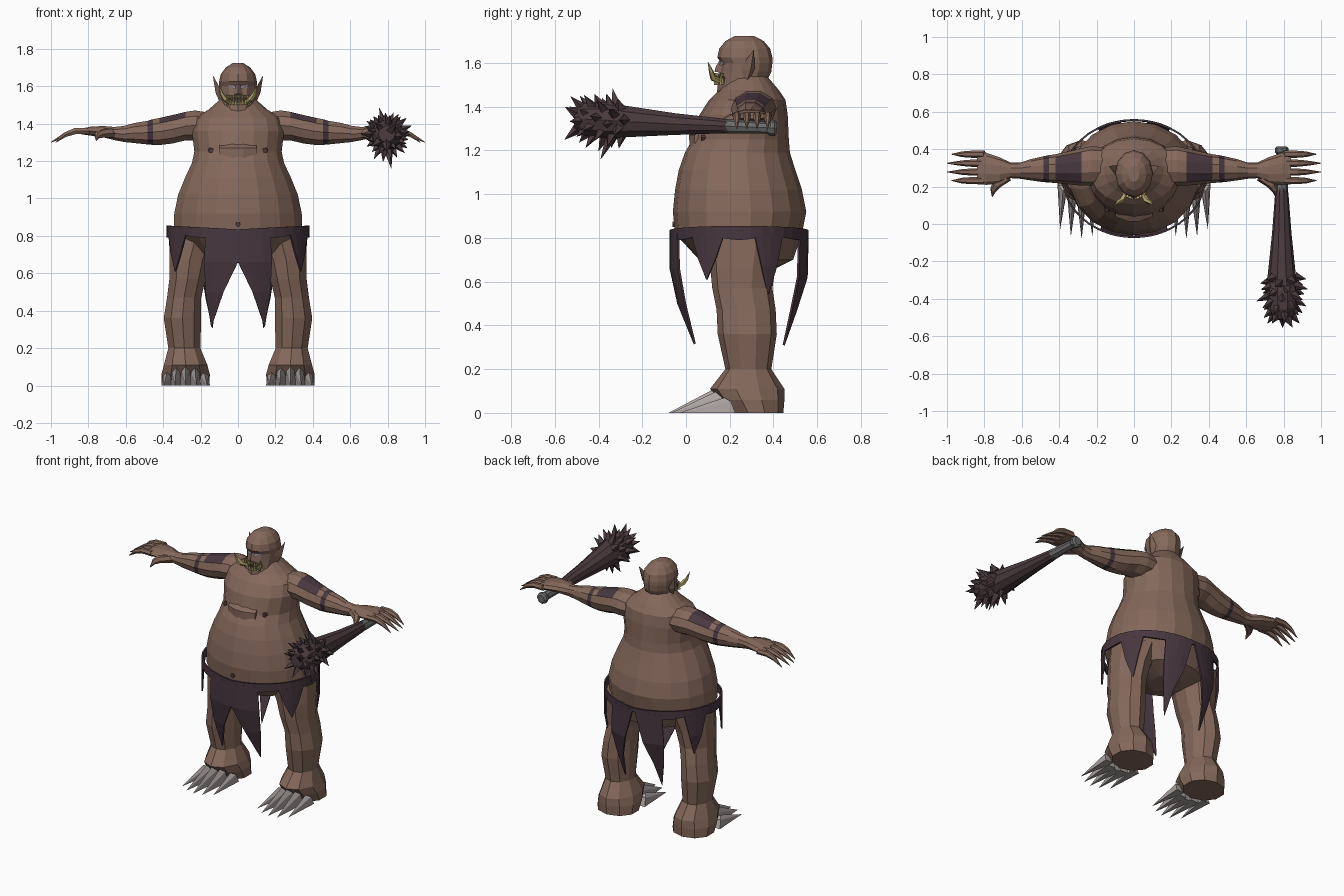
import bpy, bmesh, math, random
from math import sin, cos, pi, radians
from mathutils import Vector

cube = bpy.data.objects.get("Cube")
if cube:
    bpy.data.objects.remove(cube)
random.seed(4)


def material(name, r, g, b):
    m = bpy.data.materials.new(name)
    m.use_nodes = True
    m.diffuse_color = (r, g, b, 1)
    bsdf = next(n for n in m.node_tree.nodes if n.type == 'BSDF_PRINCIPLED')
    bsdf.inputs["Base Color"].default_value = (r, g, b, 1)
    return m


SKIN = material("brown skin", .235, .14, .105)
HIDE = material("dark purple hide", .064, .038, .05)
WOOD = material("dark club wood", .07, .042, .047)
CLAW = material("pale claw", .4, .36, .35)
TUSK = material("yellow tusk", .46, .37, .16)
GRIP = material("grey grip", .15, .155, .15)
DARK = material("dark flesh", .085, .042, .042)
EYE = material("grey eye", .27, .23, .24)


def finish(name, bm, *mats, rule=None, solid=0):
    """Turn a bmesh into a flat shaded object, colouring faces by a rule."""
    bmesh.ops.recalc_face_normals(bm, faces=bm.faces)
    bm.normal_update()
    if rule:
        for f in bm.faces:
            f.material_index = rule(f)
    mesh = bpy.data.meshes.new(name)
    bm.to_mesh(mesh)
    bm.free()
    for m in mats:
        mesh.materials.append(m)
    ob = bpy.data.objects.new(name, mesh)
    bpy.context.collection.objects.link(ob)
    if solid:
        mod = ob.modifiers.new("thickness", 'SOLIDIFY')
        mod.thickness, mod.offset = solid, 0


def loft(bm, rings, closed=True):
    rows = [[bm.verts.new(p) for p in r] for r in rings]
    n = len(rows[0])
    for a, b in zip(rows, rows[1:]):
        for i in range(n if closed else n - 1):
            j = (i + 1) % n
            bm.faces.new((a[i], a[j], b[j], b[i]))
    if closed:
        bm.faces.new(rows[0])
        bm.faces.new(rows[-1])


def level(z, cx, hw, front, back, n):
    """Horizontal oval ring given by half width and front and back limits."""
    cy, ry = (front + back) / 2, (back - front) / 2
    t = [2 * pi * i / n for i in range(n)]
    return [(cx + hw * sin(a), cy - ry * cos(a), z) for a in t]


def tube(bm, pts, radii, n=6):
    """Round tube through points, with one radius per point."""
    pts = [Vector(p) for p in pts]
    rings = []
    q = (pts[-1] - pts[0]).to_track_quat('Z', 'Y')
    for p, r in zip(pts, radii):
        rings.append([p + q @ Vector((r * cos(2 * pi * i / n), r * sin(2 * pi * i / n), 0))
                      for i in range(n)])
    loft(bm, rings)


def hull(bm, pts):
    vs = [bm.verts.new(p) for p in pts]
    out = bmesh.ops.convex_hull(bm, input=vs)
    bmesh.ops.delete(bm, geom=[v for v in out["geom_interior"] if isinstance(v, bmesh.types.BMVert)])


# Torso: heavy belly and sloping shoulders
bm = bmesh.new()
torso = [(.655, .09, .18, .40), (.70, .24, .06, .49), (.82, .35, -.05, .53), (.92, .346, -.06, .55),
         (1.02, .325, -.05, .53), (1.11, .288, -.033, .50), (1.19, .25, -.005, .475),
         (1.25, .237, .03, .47), (1.36, .25, .06, .465),
         (1.43, .235, .105, .455), (1.475, .16, .15, .425), (1.54, .085, .2, .37)]
loft(bm, [level(z, 0, w, f, b, 18) for z, w, f, b in torso])
finish("torso", bm, SKIN)

# Chest fold between the breasts
bm = bmesh.new()
hull(bm, [(s * x, y + k, z) for s in (-1, 1) for x, k in ((.03, 0), (.1, .025))
          for y, z in ((.016, 1.215), (.014, 1.27), (.06, 1.3), (.1, 1.25))])
finish("chest_fold", bm, SKIN)

# Head: heavy jaw, flat brow, rounded skull
bm = bmesh.new()
head = [(1.415, .03, .165, .25), (1.45, .068, .14, .32), (1.50, .088, .145, .36), (1.56, .096, .155, .39),
        (1.60, .1, .16, .395), (1.625, .101, .143, .395), (1.665, .092, .152, .385),
        (1.70, .066, .18, .355), (1.724, .028, .225, .31)]
loft(bm, [level(z, 0, w, f, b, 12) for z, w, f, b in head])
finish("head", bm, SKIN)

bm = bmesh.new()
hull(bm, [(-.028, .16, 1.555), (.028, .16, 1.555), (0, .13, 1.56), (0, .135, 1.58),
          (-.012, .165, 1.615), (.012, .165, 1.615), (0, .155, 1.615)])
finish("nose", bm, SKIN)

bm = bmesh.new()
for s in (-1, 1):
    hull(bm, [(s * .012, .157, 1.603), (s * .05, .17, 1.61), (s * .05, .172, 1.59),
              (s * .014, .152, 1.588), (s * .03, .19, 1.6)])
finish("eyes", bm, EYE)

bm = bmesh.new()
hull(bm, [(s * x, y, z) for s in (-1, 1) for x, y, z in
          [(.058, .166, 1.51), (.06, .17, 1.54), (.02, .142, 1.51), (.02, .144, 1.54), (.05, .2, 1.52)]])
finish("mouth", bm, DARK)

bm = bmesh.new()
for s in (-1, 1):
    # curved tusks and a row of teeth
    tube(bm, [(s * .05, .155, 1.515), (s * .068, .125, 1.53), (s * .088, .115, 1.56), (s * .1, .1, 1.605)],
         [.014, .015, .011, .001], 5)
    for x, top in ((.009, 1.53), (.026, 1.54), (.042, 1.535), (.062, 1.555)):
        y = .137 + x * x * 7
        tube(bm, [(s * x, y, 1.5), (s * x, y - .004, top)], [.011, .002], 4)
        tube(bm, [(s * x * .85, y, 1.552), (s * x * .85, y - .004, 1.525)], [.009, .001], 4)
finish("tusks_and_teeth", bm, TUSK)

bm = bmesh.new()
for s in (-1, 1):
    hull(bm, [(s * .088, .245, 1.575), (s * .085, .315, 1.57), (s * .08, .265, 1.475),
              (s * .135, .31, 1.66), (s * .12, .295, 1.565)])
finish("ears", bm, SKIN)

# Arms: rings along x, with painted band and shoulder patch
ARM = [(.14, .31, 1.385, .1, .075), (.23, .31, 1.39, .105, .085), (.28, .305, 1.387, .1, .08),
       (.35, .3, 1.37, .088, .08), (.42, .296, 1.358, .077, .076), (.455, .295, 1.355, .073, .072),
       (.485, .293, 1.352, .069, .066),
       (.55, .29, 1.35, .057, .057), (.61, .285, 1.345, .043, .045), (.66, .287, 1.347, .042, .037),
       (.72, .287, 1.357, .07, .032), (.79, .295, 1.36, .086, .025), (.84, .3, 1.358, .08, .015)]


def tattoo(f):
    x = abs(f.calc_center_median().x)
    return int(.455 < x < .485 or (.28 < x < .42 and f.normal.z > .45))


for s, side in ((1, "left"), (-1, "right")):
    bm = bmesh.new()
    loft(bm, [[(s * x, y + ry * cos(a), z + rz * sin(a)) for a in (2 * pi * i / 10 for i in range(10))]
              for x, y, z, ry, rz in ARM])
    finish(side + "_arm", bm, SKIN, HIDE, rule=tattoo)

    bm = bmesh.new()
    for y, tip in ((.373, .975), (.325, 1), (.278, 1), (.232, .975)):
        tube(bm, [(s * .8, y, 1.36), (s * .87, y, 1.36), (s * .92, y, 1.343), (s * tip, y, 1.3)],
             [.02, .019, .015, .002], 6)
    tube(bm, [(s * .68, .25, 1.35), (s * .735, .21, 1.345), (s * .755, .18, 1.335), (s * .758, .145, 1.31)],
         [.028, .024, .017, .002], 6)
    finish(side + "_fingers", bm, SKIN)

    # Legs and broad feet
    bm = bmesh.new()
    leg = [(0, .28, .134, .2, .445), (.06, .28, .136, .15, .45), (.11, .28, .122, .11, .45),
           (.20, .287, .09, .18, .39), (.36, .297, .105, .145, .415), (.47, .288, .096, .14, .41),
           (.57, .27, .102, .12, .395), (.67, .258, .115, .11, .41), (.80, .225, .142, .1, .44)]
    loft(bm, [level(z, s * cx, w, f, b, 10) for z, cx, w, f, b in leg])
    finish(side + "_leg", bm, SKIN)

    # Five long toe claws lying flat on the ground
    bm = bmesh.new()
    for i in range(5):
        k = (i - 2) / 2
        x, y, top = .28 + k * .1, .12 + .055 * k * k, .105 - .035 * k * k
        hull(bm, [(s * x, y, top), (s * (x - .03), y + .05, 0), (s * (x + .03), y + .05, 0),
                  (s * (x - .022), y + .03, top * .75), (s * (x + .022), y + .03, top * .75),
                  (s * (x + k * .015), -.08 + .05 * k * k, 0)])
    finish(side + "_toe_claws", bm, CLAW)

# Chest and navel marks
bm = bmesh.new()
for x, y, z in ((-.145, .076, 1.258), (.145, .076, 1.258), (0, -.054, .862)):
    tube(bm, [(x, y + .03, z), (x, y - .008, z)], [.017, .014], 6)
finish("nipples_and_navel", bm, DARK)


# Hide skirt: belt and ragged flaps wrapped on an oval
def wrap(deg, z):
    k = 1.02 - .9 * max(0, .6 - z)
    a = radians(deg)
    return (.37 * k * sin(a), .243 - .307 * k * cos(a), z)


def flap(bm, rows, cols=4):
    loft(bm, [[wrap(a + (b - a) * i / cols, z) for i in range(cols + 1)] for z, a, b in rows], closed=False)


bm = bmesh.new()
belt = [i * 10 for i in range(37)]
loft(bm, [[wrap(a, .835 + .02 * abs(sin(radians(a)))) for a in belt],
          [wrap(a, .8 + .01 * cos(radians(a * 6))) for a in belt]], closed=False)
for s in (-1, 1):
    # split front and back flaps, then the smaller side points
    flap(bm, [(.82, 0, s * 27), (.66, 0, s * 28.5), (.5, s * 13, s * 30), (.315, s * 30, s * 30.2)])
    flap(bm, [(.82, s * 179, s * 151), (.62, s * 170, s * 149), (.47, s * 160, s * 149),
              (.31, s * 151, s * 150.8)])
    for mid, half, tip in ((62, 15, .61), (116, 13, .54)):
        flap(bm, [(.81, s * (mid - half), s * (mid + half)),
                  (.4 + tip / 2, s * (mid - half * .55), s * (mid + half * .55)),
                  (tip, s * (mid - .2), s * (mid + .2))])
finish("hide_skirt", bm, HIDE, solid=.01)

# Spiked club held in the left hand
bm = bmesh.new()
tube(bm, [(.79, .2, 1.31), (.79, .16, 1.312), (.79, -.05, 1.32), (.79, -.28, 1.332), (.793, -.36, 1.337),
          (.795, -.46, 1.343), (.795, -.51, 1.346)], [.03, .036, .052, .076, .086, .08, .045], 10)
for i in range(38):
    t = (i + .5) / 38
    a = i * 2.4
    out = Vector((cos(a), -.2 - 1.1 * t * t, sin(a))).normalized()
    base = Vector((.794, -.28 - .22 * t, 1.34)) + Vector((cos(a), 0, sin(a))) * (.068 - .035 * t ** 4)
    tube(bm, [base, base + out * random.uniform(.05, .085)], [.027, .001], 4)
tube(bm, [(.8, -.34, 1.27), (.82, -.39, 1.16)], [.028, .001], 4)
finish("spiked_club", bm, WOOD)

bm = bmesh.new()
tube(bm, [(.79, .165, 1.312), (.79, .38, 1.303)], [.034, .026], 8)
tube(bm, [(.79, .37, 1.303), (.79, .385, 1.303), (.79, .405, 1.302), (.79, .415, 1.302)],
     [.026, .037, .037, .026], 8)
finish("club_grip", bm, GRIP)
